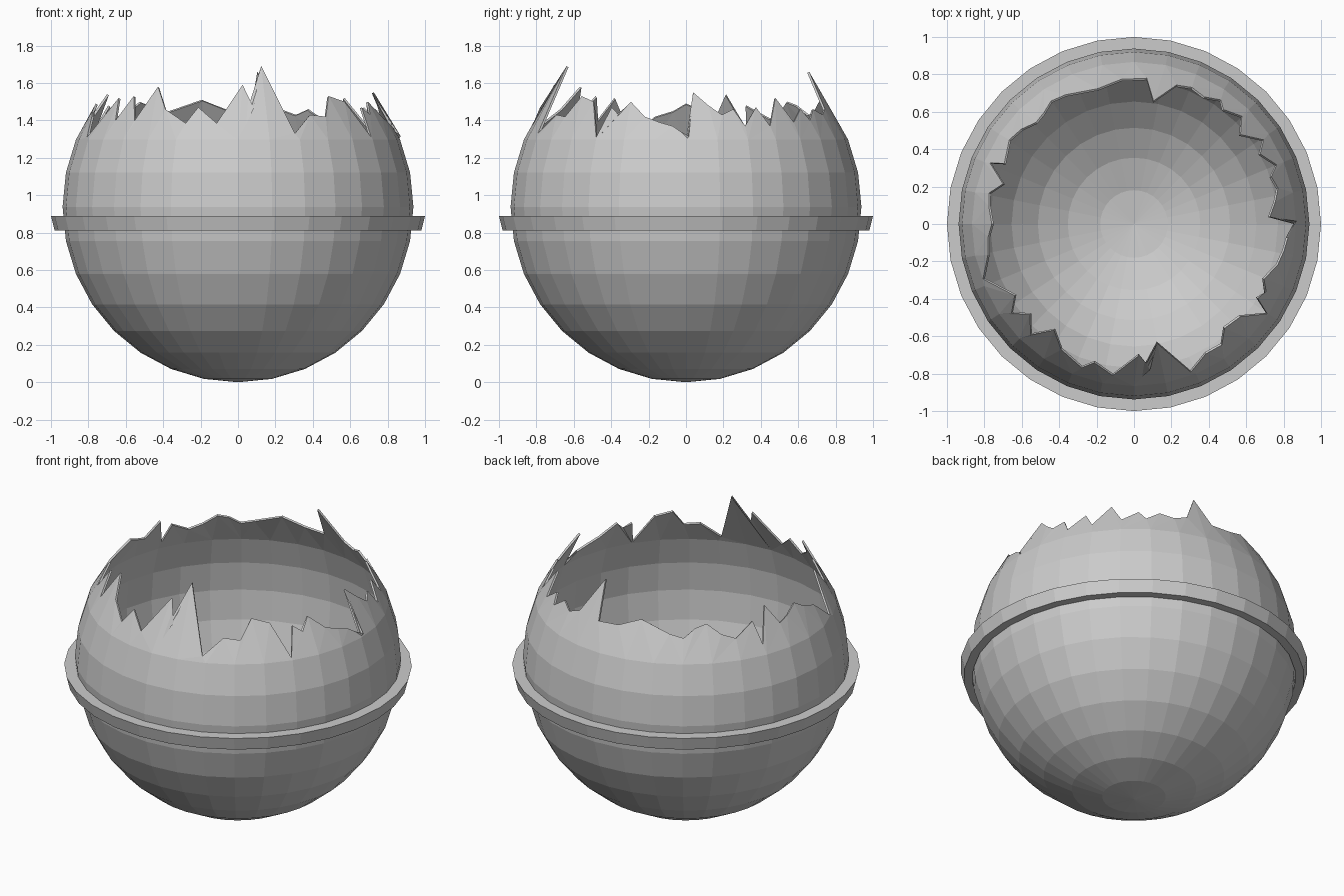
import bpy, bmesh
from math import sin, cos, pi, radians

if "Cube" in bpy.data.objects:
    bpy.data.objects.remove(bpy.data.objects["Cube"])

N, R = 32, 0.938          # sides and radius of the sphere
STEP = 2 * pi / N

# Broken rim: (angle in degrees, height)
RIM = [(1, 1.31), (3, 1.55), (9, 1.48), (14, 1.43), (19, 1.46), (22.5, 1.37),
       (29, 1.47), (33, 1.37), (40, 1.52), (45, 1.39), (52, 1.46), (55, 1.40),
       (61, 1.46), (67, 1.43), (73, 1.46), (81, 1.66), (85, 1.45), (95, 1.46),
       (105, 1.51), (118, 1.45), (124, 1.43), (129, 1.48), (134, 1.50), (140, 1.44),
       (146, 1.41), (155, 1.48), (157, 1.35), (163, 1.54), (168, 1.43), (173, 1.45),
       (180, 1.49), (185, 1.45), (192, 1.42), (200, 1.31), (211, 1.52), (216, 1.40),
       (221, 1.53), (227, 1.40), (233, 1.58), (240, 1.46), (250, 1.385), (254, 1.47),
       (262, 1.385), (272, 1.59), (276.5, 1.46), (281, 1.69), (291, 1.33), (299, 1.43),
       (306, 1.42), (311, 1.53), (319, 1.50), (326, 1.31), (329, 1.47), (333, 1.43),
       (337, 1.50), (344, 1.42), (350, 1.39), (355, 1.37)]


def make_object(name, bm):
    bmesh.ops.recalc_face_normals(bm, faces=bm.faces)
    mesh = bpy.data.meshes.new(name)
    bm.to_mesh(mesh)
    bm.free()
    obj = bpy.data.objects.new(name, mesh)
    bpy.context.collection.objects.link(obj)
    return obj


def add_ring(bm, r, z):
    return [bm.verts.new((r * cos(i * STEP), r * sin(i * STEP), z)) for i in range(N)]


def bridge(bm, a, b):
    for i in range(N):
        j = (i + 1) % N
        bm.faces.new((a[i], a[j], b[j], b[i]))


# Bowl: sphere rows from the bottom pole up to the fracture
bm = bmesh.new()
rows = [add_ring(bm, R * sin(k * pi / 16), R - R * cos(k * pi / 16)) for k in range(1, 11)]
pole = bm.verts.new((0, 0, 0))
for i in range(N):
    bm.faces.new((pole, rows[0][(i + 1) % N], rows[0][i]))
for a, b in zip(rows, rows[1:]):
    bridge(bm, a, b)

# Jagged shards: zip the last row to the rim points with triangles
base = rows[-1]
r0, z0 = R * sin(10 * pi / 16), R - R * cos(10 * pi / 16)
rim = []
for deg, z in RIM:
    r = r0 - 0.55 * (z - z0)
    rim.append(bm.verts.new((r * cos(radians(deg)), r * sin(radians(deg)), z)))
M = len(rim)
i = j = 0
while i < N or j < M:
    next_base = (i + 1) * 360 / N
    next_rim = RIM[(j + 1) % M][0] + 360 * ((j + 1) // M)
    if j >= M or (i < N and next_base <= next_rim):
        bm.faces.new((base[i % N], base[(i + 1) % N], rim[j % M]))
        i += 1
    else:
        bm.faces.new((base[i % N], rim[(j + 1) % M], rim[j % M]))
        j += 1
bowl = make_object("broken_bowl", bm)
wall = bowl.modifiers.new("wall", 'SOLIDIFY')
wall.thickness = 0.012
wall.offset = -1

# Flange around the middle, slightly tapered
bm = bmesh.new()
section = [add_ring(bm, r, z) for r, z in ((0.93, 0.81), (0.98, 0.81), (1.0, 0.89), (0.93, 0.89))]
for k in range(4):
    bridge(bm, section[k], section[(k + 1) % 4])
make_object("flange", bm)
